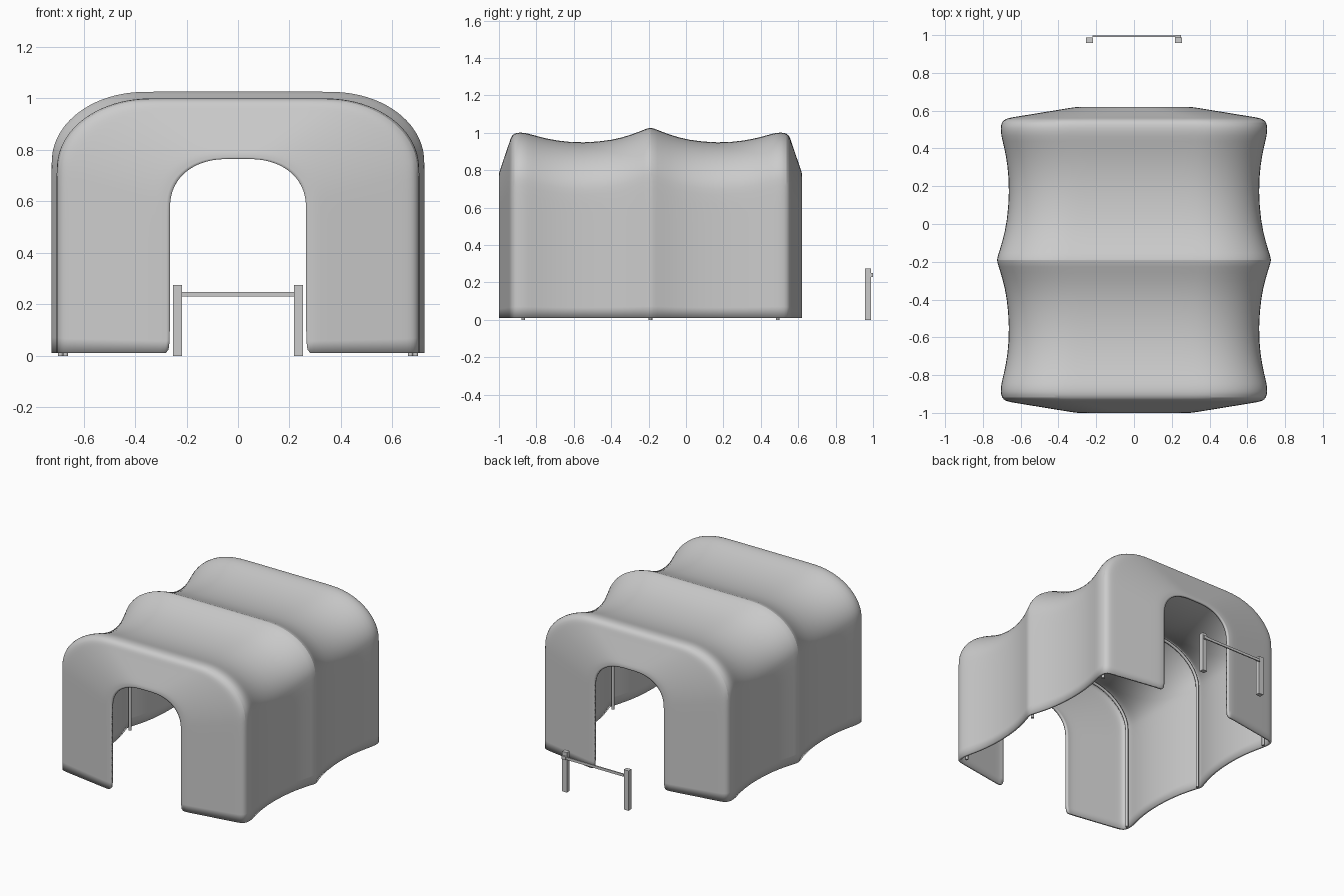
import bpy, bmesh
from math import sin, cos, pi

if "Cube" in bpy.data.objects:
    bpy.data.objects.remove(bpy.data.objects["Cube"])

MID = -0.19          # the tent is symmetric about this y
DOOR = (0.265, 0.765, 0.225, 0.19)


def arch(w, h, rx, rz, base=0.01, power=2.0, n=10):
    """Half arch from the foot to the crown, mirrored to a full (x, z) loop."""
    half = [(w, base + (h - rz - base) * i / 6) for i in range(6)]
    for i in range(n + 1):
        a = pi / 2 * i / n
        half.append((w - rx + rx * cos(a) ** (2 / power),
                     h - rz + rz * sin(a) ** (2 / power)))
    half += [((w - rx) * k, h) for k in (0.67, 0.33)]
    return half + [(0, h)] + [(-x, z) for x, z in reversed(half)]


def body(w, h):
    return arch(w, h, 0.36, 0.27)


def finish(ob):
    bpy.ops.object.select_all(action='DESELECT')
    ob.select_set(True)
    bpy.context.view_layer.objects.active = ob
    bpy.ops.object.shade_smooth_by_angle(angle=0.7)


def box(name, x0, x1, y0, y1, z0, z1):
    bpy.ops.mesh.primitive_cube_add(
        size=1, location=((x0 + x1) / 2, (y0 + y1) / 2, (z0 + z1) / 2))
    ob = bpy.context.object
    ob.name = name
    ob.scale = (x1 - x0, y1 - y0, z1 - z0)
    return ob


# Tent skin: distance from the middle rib, half width, height
ribs = [(0, .728, 1.03), (.03, .718, 1.018), (.10, .696, .99),
        (.20, .672, .96), (.36, .659, .944), (.50, .668, .956),
        (.60, .688, .979), (.66, .704, .998), (.70, .706, 1.002),
        (.73, .700, .996), (.745, .682, .978)]
loops = [(d, body(w, h)) for d, w, h in ribs]

# End wall: from the last rib inward to the door arch
edge, door = body(.66, .955), arch(*DOOR, power=2.2)
for t in (0, .12, .3, .5, .7, .88, .93, 1):
    d = .752 + (.81 - .752) * min(t / .9, 1)
    loops.append((d, [(a[0] + (b[0] - a[0]) * t, a[1] + (b[1] - a[1]) * t)
                      for a, b in zip(edge, door)]))

full = [(MID - d, p) for d, p in reversed(loops)]
full += [(MID + d, p) for d, p in loops[1:]]
bm = bmesh.new()
rows = [[bm.verts.new((x, y, z)) for x, z in p] for y, p in full]
for a, b in zip(rows, rows[1:]):
    for i in range(len(a) - 1):
        bm.faces.new((a[i], b[i], b[i + 1], a[i + 1]))
bm.normal_update()
if max(bm.faces, key=lambda f: f.calc_center_median().z).normal.z < 0:
    bmesh.ops.reverse_faces(bm, faces=bm.faces[:])
me = bpy.data.meshes.new("tent_skin")
bm.to_mesh(me)
bm.free()
skin = bpy.data.objects.new("tent_skin", me)
bpy.context.collection.objects.link(skin)
sub = skin.modifiers.new("smooth", 'SUBSURF')
sub.levels = sub.render_levels = 1
sol = skin.modifiers.new("cloth", 'SOLIDIFY')
sol.thickness = 0.016
sol.offset = -1
finish(skin)

# Arched poles inside each rib
for name, d, w, h in (("front_pole", -.68, .67, .967),
                      ("middle_pole", 0, .69, .99),
                      ("back_pole", .68, .67, .967)):
    cu = bpy.data.curves.new(name, 'CURVE')
    cu.dimensions = '3D'
    cu.bevel_depth = 0.01
    cu.bevel_resolution = 2
    cu.use_fill_caps = True
    pts = arch(w, h, 0.34, 0.25, base=0.0)
    sp = cu.splines.new('POLY')
    sp.points.add(len(pts) - 1)
    for p, (x, z) in zip(sp.points, pts):
        p.co = (x, MID + d, z, 1)
    bpy.context.collection.objects.link(bpy.data.objects.new(name, cu))

# Small barrier behind the tent
for side, x in (("left", -.235), ("right", .235)):
    box(side + "_post", x - .018, x + .018, .957, .988, 0, .275)
box("barrier_bar", -.22, .235, .989, .997, .23, .248)
box("bar_bracket", .219, .249, .986, 1.0, .228, .25)
